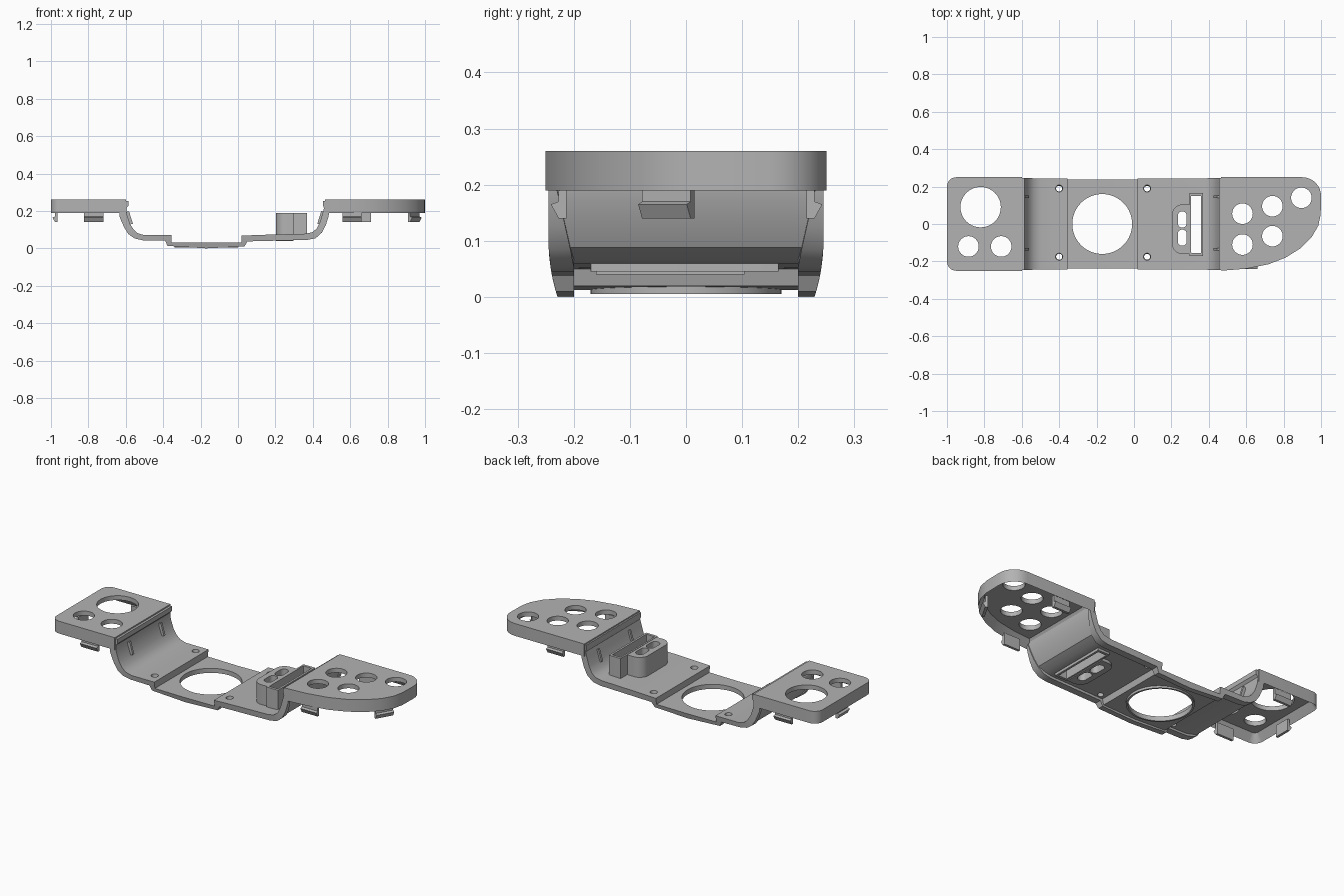
import bpy, bmesh, math
from mathutils import Matrix

if "Cube" in bpy.data.objects:
    bpy.data.objects.remove(bpy.data.objects["Cube"], do_unlink=True)

grey = bpy.data.materials.new("plain grey")
grey.use_nodes = True
colour = (0.45, 0.45, 0.45, 1)
grey.diffuse_color = colour
grey.node_tree.nodes["Principled BSDF"].inputs["Base Color"].default_value = colour


def finish(name, bm):
    bmesh.ops.recalc_face_normals(bm, faces=bm.faces[:])
    mesh = bpy.data.meshes.new(name)
    bm.to_mesh(mesh)
    bm.free()
    mesh.materials.append(grey)
    ob = bpy.data.objects.new(name, mesh)
    bpy.context.collection.objects.link(ob)
    return ob


def arc(cx, cy, r, start, end, n=8):
    angles = [math.radians(start + (end - start) * i / n) for i in range(n + 1)]
    return [(cx + r * math.cos(a), cy + r * math.sin(a)) for a in angles]


def circle(cx, cy, r, n=40):
    return arc(cx, cy, r, 0, 360, n)[:-1]


def rounded(x0, x1, y0, y1, left, right=0):
    """Rectangle outline with rounded left and right corners."""
    pts = arc(x0 + left, y0 + left, left, 180, 270)
    pts += arc(x1 - right, y0 + right, right, 270, 360) if right else [(x1, y0)]
    pts += arc(x1 - right, y1 - right, right, 0, 90) if right else [(x1, y1)]
    return pts + arc(x0 + left, y1 - left, left, 90, 180)


def add_prism(bm, outline, z0, z1):
    low = [bm.verts.new((x, y, z0)) for x, y in outline]
    high = [bm.verts.new((x, y, z1)) for x, y in outline]
    bottom = bm.faces.new(low[::-1])
    bm.faces.new(high)
    for i in range(len(low)):
        j = (i + 1) % len(low)
        bm.faces.new((low[i], low[j], high[j], high[i]))
    return bottom


def prism(name, outline, z0, z1):
    bm = bmesh.new()
    add_prism(bm, outline, z0, z1)
    return finish(name, bm)


def cut(ob, outlines, screws=()):
    """Punch vertical holes, plus countersunk screw holes."""
    bm = bmesh.new()
    for outline in outlines:
        add_prism(bm, outline, -0.1, 0.4)
    for x, y in screws:
        bmesh.ops.create_cone(bm, cap_ends=True, segments=20, radius1=0.006, radius2=0.02,
                              depth=0.08, matrix=Matrix.Translation((x, y, 0.034)))
    cutter = finish("hole_cutter", bm)
    cutter.hide_render = True
    mod = ob.modifiers.new("holes", "BOOLEAN")
    mod.operation, mod.solver, mod.object = "DIFFERENCE", "EXACT", cutter
    bpy.context.view_layer.objects.active = ob
    bpy.ops.object.modifier_apply(modifier=mod.name)
    bpy.data.objects.remove(cutter, do_unlink=True)


def pad(name, outline, holes):
    """Raised tray: flat top, downward wall, open underneath."""
    bm = bmesh.new()
    bottom = add_prism(bm, outline, 0.19, 0.26)
    bmesh.ops.recalc_face_normals(bm, faces=bm.faces[:])
    bmesh.ops.inset_region(bm, faces=[bottom], thickness=0.028, use_even_offset=True)
    for v in bottom.verts:
        v.co.z = 0.235
    cut(finish(name, bm), [circle(*h) for h in holes])


# Raised pads at both ends
pad("right_pad", rounded(-1, -0.6, -0.25, 0.25, 0.05),
    [(-0.82, 0.09, 0.108), (-0.885, -0.12, 0.055), (-0.71, -0.12, 0.055)])
curved = [(0.465, -0.25), (0.6, -0.239), (0.72, -0.215), (0.81, -0.18),
          (0.89, -0.13), (0.95, -0.07), (0.985, -0.01), (0.998, 0.05)]
pad("left_pad", curved + arc(0.9, 0.15, 0.1, 0, 90) + [(0.465, 0.25)],
    [(x, y, 0.055) for x, y in ((0.58, 0.055), (0.58, -0.11), (0.74, 0.095),
                                (0.74, -0.065), (0.895, 0.14))])

# Bridge: paired upper and lower points, lofted with rims along both sides
upper = [(-0.585, 0.254), (-0.585, 0.228), (-0.597, 0.215), (-0.594, 0.18), (-0.577, 0.13),
         (-0.558, 0.1), (-0.535, 0.08), (-0.5, 0.07), (-0.356, 0.07), (-0.356, 0.032),
         (-0.17, 0.03), (0.019, 0.032), (0.019, 0.068), (0.16, 0.073), (0.36, 0.078),
         (0.395, 0.085), (0.42, 0.104), (0.438, 0.14), (0.45, 0.18), (0.46, 0.215),
         (0.455, 0.228), (0.455, 0.254)]
lower = [(-0.625, 0.25), (-0.628, 0.225), (-0.637, 0.205), (-0.632, 0.165), (-0.608, 0.11),
         (-0.585, 0.075), (-0.553, 0.053), (-0.51, 0.043), (-0.39, 0.041), (-0.377, 0.013),
         (-0.17, 0.0), (0.035, 0.01), (0.05, 0.037), (0.17, 0.04), (0.37, 0.045),
         (0.415, 0.054), (0.45, 0.085), (0.47, 0.125), (0.484, 0.17), (0.49, 0.205),
         (0.49, 0.225), (0.49, 0.25)]


def half_width(z):
    return 0.245 - 0.016 * (1 - min(z / 0.1, 1)) ** 2


bm = bmesh.new()
rings = []
for (ux, uz), (lx, lz) in zip(upper, lower):
    flat = uz < 0.09
    t = 0.42 if flat else 0.15
    mx, mz = lx + (ux - lx) * t, lz + (uz - lz) * t
    wu, wl = half_width(uz), half_width(lz)
    inner = 0.2 if flat else min(0.236, 0.2 + 0.25 * (uz - 0.08))
    half = [(lx, wl, lz), (lx, inner, lz), (mx, inner, mz)]
    section = [(ux, -wu, uz), (ux, wu, uz)] + half + [(x, -y, z) for x, y, z in half[::-1]]
    rings.append([bm.verts.new(p) for p in section])
for a, b in zip(rings, rings[1:]):
    for i in range(len(a)):
        j = (i + 1) % len(a)
        bm.faces.new((a[i], a[j], b[j], b[i]))
bm.faces.new(rings[0])
bm.faces.new(rings[-1][::-1])
bridge = finish("bridge", bm)

lens_hole = circle(-0.17, 0, 0.16, 64)
slot = rounded(0.306, 0.358, -0.155, 0.15, 0.002, 0.002)
ports = [rounded(0.234, 0.282, y - 0.043, y + 0.043, 0.023, 0.023) for y in (0.024, -0.073)]
screws = [(x, y) for x in (-0.4, 0.07) for y in (0.19, -0.175)]
cut(bridge, [lens_hole, slot] + ports, screws)

# Thin collar under the large opening
collar = prism("opening_collar", circle(-0.17, 0, 0.17, 64), 0.005, 0.025)
cut(collar, [lens_hole])

# Connector housing and its slot box
housing = prism("connector_housing", rounded(0.203, 0.297, -0.16, 0.104, 0.055), 0.04, 0.188)
cut(housing, ports)
box = prism("slot_box", rounded(0.296, 0.37, -0.17, 0.165, 0.002, 0.002), 0.045, 0.19)
cut(box, [slot])


# Snap clips under the pads; the barb points outward
def clip(name, x, y, angle, width):
    barb = [(0.014, 0.205), (0.014, 0.14), (0, 0.14), (-0.014, 0.165), (0, 0.17), (0, 0.205)]
    bm = bmesh.new()
    ends = [[bm.verts.new((s * width / 2, d, z)) for d, z in barb] for s in (-1, 1)]
    for end in ends:
        bm.faces.new(end)
    for i in range(len(barb)):
        j = (i + 1) % len(barb)
        bm.faces.new((ends[0][i], ends[0][j], ends[1][j], ends[1][i]))
    turn = Matrix.Rotation(math.radians(angle), 4, "Z")
    bm.transform(Matrix.Translation((x, y, 0)) @ turn)
    finish(name, bm)


clip("right_front_clip", -0.772, -0.229, 0, 0.105)
clip("right_back_clip", -0.772, 0.229, 180, 0.105)
clip("right_end_clip", -0.978, -0.01, -90, 0.09)
clip("left_front_clip", 0.61, -0.227, 0, 0.1)
clip("left_back_clip", 0.66, 0.229, 180, 0.1)
clip("left_end_clip", 0.945, -0.035, 60, 0.1)

# Small ribs on the curved walls
for side, x in (("right", -0.582), ("left", 0.444)):
    lean = -0.3 if side == "right" else 0.3
    for end, y in (("front", -0.135), ("back", 0.145)):
        bm = bmesh.new()
        place = Matrix.Translation((x, y, 0.162)) @ Matrix.Rotation(lean, 4, "Y")
        bmesh.ops.create_cube(bm, size=1, matrix=place @ Matrix.Diagonal((0.02, 0.013, 0.07, 1)))
        finish(side + "_" + end + "_rib", bm)

# Smooth curves while keeping hard edges
bpy.ops.object.select_all(action="DESELECT")
for ob in bpy.context.collection.objects:
    if ob.type == "MESH":
        ob.select_set(True)
        bpy.context.view_layer.objects.active = ob
bpy.ops.object.shade_smooth_by_angle(angle=math.radians(32))
